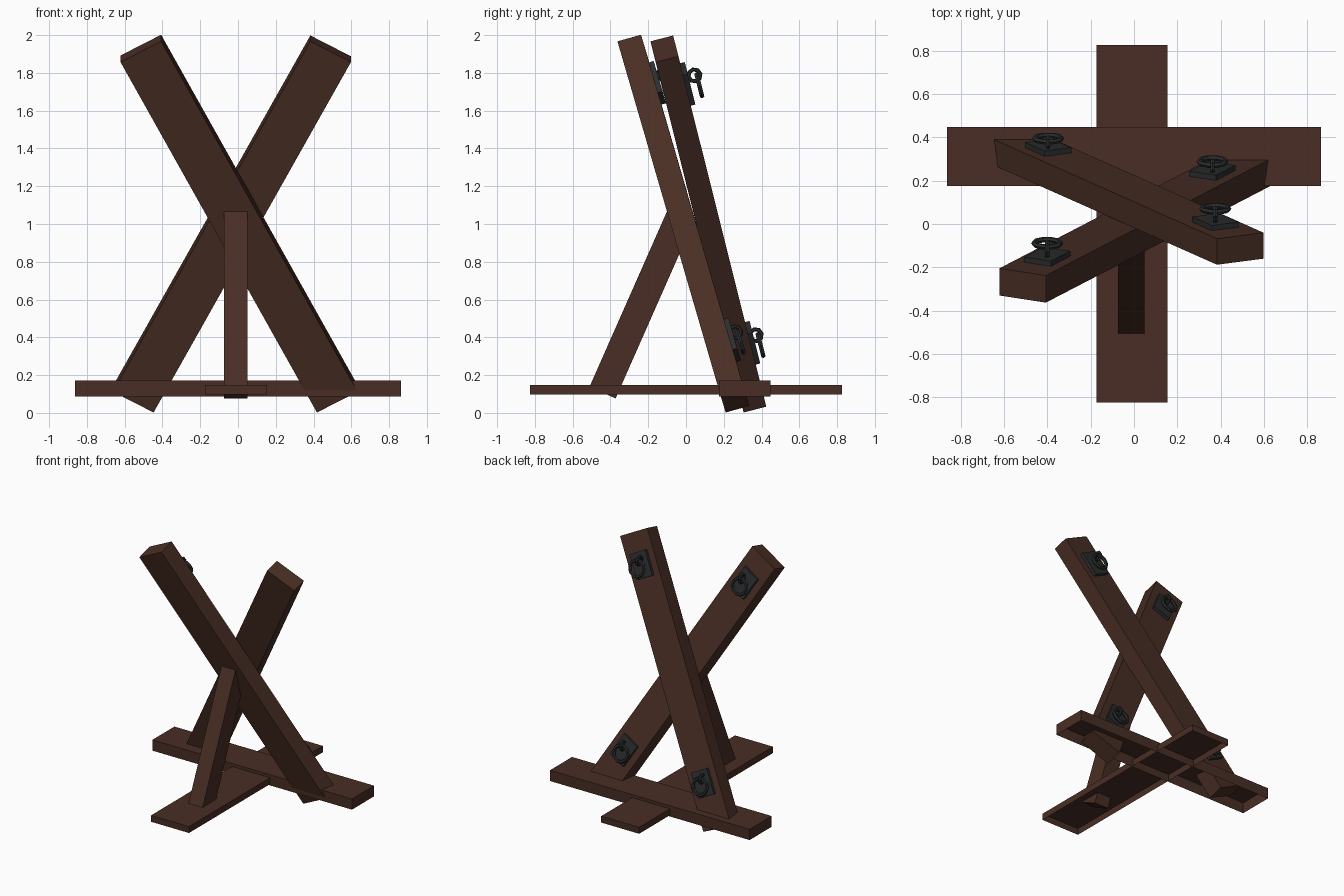
import bpy, bmesh, math
from mathutils import Vector, Matrix

if "Cube" in bpy.data.objects:
    bpy.data.objects.remove(bpy.data.objects["Cube"])


def material(name, rgb):
    m = bpy.data.materials.new(name)
    m.diffuse_color = (*rgb, 1)
    m.use_nodes = True
    m.node_tree.nodes["Principled BSDF"].inputs["Base Color"].default_value = m.diffuse_color
    return m


WOOD = material("dark_brown_wood", (0.066, 0.027, 0.018))
IRON = material("black_iron", (0.024, 0.026, 0.027))


def finish(bm, name, mat):
    bmesh.ops.recalc_face_normals(bm, faces=bm.faces)
    me = bpy.data.meshes.new(name)
    bm.to_mesh(me)
    bm.free()
    me.materials.append(mat)
    ob = bpy.data.objects.new(name, me)
    bpy.context.collection.objects.link(ob)
    return ob


def slab(name, corner, a, b, c, mat, open_bottom=False):
    """Box spanned by three edge vectors from a corner."""
    a, b, c = Vector(a), Vector(b), Vector(c)
    mid = Vector(corner) + (a + b + c) / 2
    mat4 = Matrix.Translation(mid) @ Matrix((a, b, c)).transposed().to_4x4()
    bm = bmesh.new()
    bmesh.ops.create_cube(bm, size=1, matrix=mat4)
    bmesh.ops.recalc_face_normals(bm, faces=bm.faces)
    if open_bottom:
        low = min(bm.faces, key=lambda f: f.calc_center_median().z)
        bmesh.ops.delete(bm, geom=[low], context='FACES_ONLY')
    return finish(bm, name, mat)


def torus(name, centre, u, v, major, minor, segs=10, sides=6):
    """Torus lying in the plane of unit vectors u and v."""
    n = u.cross(v)
    bm = bmesh.new()
    rows = []
    for i in range(segs):
        t = math.tau * i / segs
        d = u * math.cos(t) + v * math.sin(t)
        rows.append([bm.verts.new(centre + d * (major + minor * math.cos(p)) + n * minor * math.sin(p))
                     for p in (math.tau * k / sides for k in range(sides))])
    for i in range(segs):
        r, q = rows[i], rows[(i + 1) % segs]
        for k in range(sides):
            j = (k + 1) % sides
            bm.faces.new((r[k], q[k], q[j], r[j]))
    return finish(bm, name, IRON)


# Base: two crossed hollow boards, open underneath
slab("base_cross_board", (-0.863, 0.175, 0.088), (1.726, 0, 0), (0, 0.272, 0), (0, 0, 0.084), WOOD, True)
slab("base_long_board", (-0.174, -0.825, 0.098), (0.328, 0, 0), (0, 1.652, 0), (0, 0, 0.05), WOOD, True)

# Brace from the long board up into the crossing
slab("brace", (-0.073, -0.51, 0.14), (0.122, 0, 0), (0, 0.413, 0.935), (0, 0.137, -0.064), WOOD)

# Leaning crossed beams: corner, width, length, thickness
beams = {
    "front": ((-0.622, -0.33, 1.857), (0.215, -0.033, 0.11), (1.04, 0.54, -1.855), (0, 0.125, 0.035)),
    "back": ((0.598, -0.16, 1.857), (-0.215, -0.028, 0.11), (-1.045, 0.465, -1.855), (0, 0.12, 0.031)),
}
for label, (p, w, l, d) in beams.items():
    slab(label + "_beam", p, w, l, d, WOOD)
    p, w, l, d = map(Vector, (p, w, l, d))
    wu, lu = w.normalized(), l.normalized()
    nu = wu.cross(lu).normalized()
    if nu.y < 0:
        nu.negate()
    down = (Vector((0, 0, -1)) + nu * nu.z).normalized()
    side = down.cross(nu)
    # Shackle at each end: plate, staple and hanging ring
    for end, s, gap in (("upper", 0.24, 0.07), ("lower", 1.85, 0.05)):
        c = p + w / 2 + d + lu * s
        tag = f"{label}_{end}"
        slab(tag + "_plate", c - wu * 0.07 - lu * 0.095, wu * 0.14, lu * 0.19, nu * 0.025, IRON)
        torus(tag + "_staple", c + nu * (gap - 0.012) - down * 0.035, nu, down, 0.032, 0.011, 8)
        torus(tag + "_ring", c + nu * gap + down * 0.022, side, down, 0.061, 0.013)
